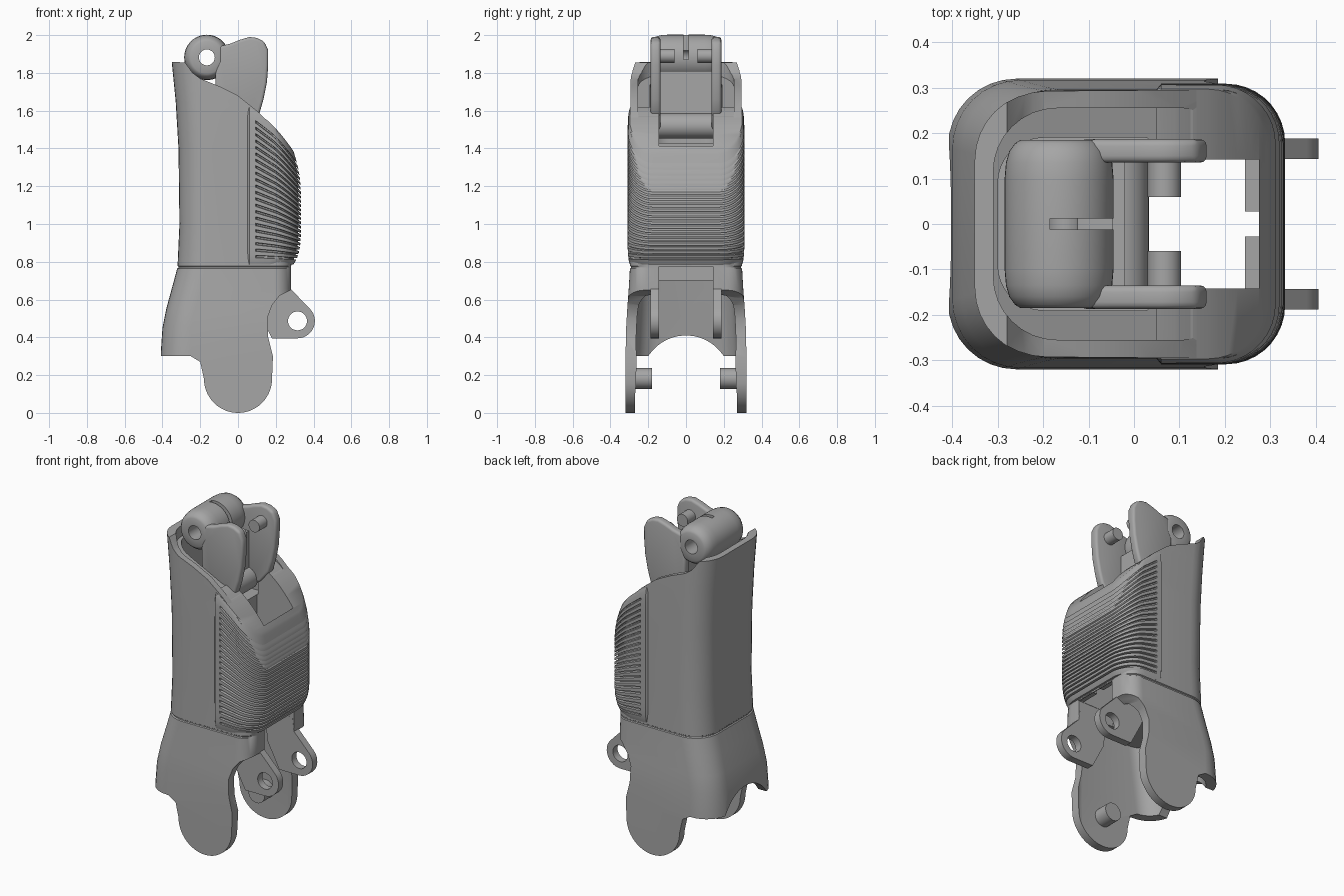
import bpy, bmesh
from math import sin, cos, pi, radians

default_cube = bpy.data.objects.get("Cube")
if default_cube:
    bpy.data.objects.remove(default_cube, do_unlink=True)

grey = bpy.data.materials.new("plain grey")
grey.use_nodes = True
grey.diffuse_color = (0.38, 0.38, 0.38, 1)
grey.node_tree.nodes["Principled BSDF"].inputs["Base Color"].default_value = grey.diffuse_color


def make_object(name, verts, faces):
    bm = bmesh.new()
    points = [bm.verts.new(v) for v in verts]
    for face in faces:
        bm.faces.new([points[i] for i in face])
    bmesh.ops.recalc_face_normals(bm, faces=bm.faces)
    mesh = bpy.data.meshes.new(name)
    bm.to_mesh(mesh)
    bm.free()
    mesh.materials.append(grey)
    obj = bpy.data.objects.new(name, mesh)
    bpy.context.collection.objects.link(obj)
    return obj


def loft(name, rings, ring_closed=False):
    """Skin a stack of rings; ends are capped in strips, or joined to each other."""
    n, count = len(rings[0]), len(rings)
    verts = [p for ring in rings for p in ring]
    faces = []
    for r in range(count if ring_closed else count - 1):
        a, b = r * n, (r + 1) % count * n
        faces += [(a + i, a + (i + 1) % n, b + (i + 1) % n, b + i) for i in range(n)]
    if not ring_closed:
        for a in (0, (count - 1) * n):
            faces += [(a + i, a + i + 1, a + n - 2 - i, a + n - 1 - i) for i in range(n // 2 - 1)]
    return make_object(name, verts, faces)


def prism(name, outline, y0, y1):
    """Extrude an outline in x and z along y."""
    n = len(outline)
    verts = [(x, y, z) for y in (y0, y1) for x, z in outline]
    faces = [tuple(range(n)), tuple(range(n, 2 * n))]
    faces += [(i, (i + 1) % n, n + (i + 1) % n, n + i) for i in range(n)]
    return make_object(name, verts, faces)


def arc(x, z, r, start=0, end=360, steps=32):
    full = end - start == 360
    return [(x + r * cos(a), z + r * sin(a)) for a in
            (radians(start + (end - start) * i / steps) for i in range(steps + (not full)))]


def box(name, x0, x1, y0, y1, z0, z1):
    return prism(name, [(x0, z0), (x1, z0), (x1, z1), (x0, z1)], y0, y1)


def mirrored(half):
    return half + [(x, -y) for x, y in reversed(half)]


def section(x0, x1, hy, r0, r1):
    """Rounded rectangle, back corners r0 and front corners r1."""
    return mirrored(arc(x0 + r0, hy - r0, r0, 180, 90, 8) + arc(x1 - r1, hy - r1, r1, 90, 0, 8))


def level(z, *size):
    return [(x, y, z) for x, y in section(*size)]


def apply(obj, modifier):
    bpy.ops.object.select_all(action='DESELECT')
    bpy.context.view_layer.objects.active = obj
    obj.select_set(True)
    bpy.ops.object.modifier_apply(modifier=modifier.name)


def boolean(obj, cutter, operation='DIFFERENCE', keep=False):
    mod = obj.modifiers.new("cut", 'BOOLEAN')
    mod.operation, mod.solver, mod.object = operation, 'EXACT', cutter
    apply(obj, mod)
    if not keep:
        bpy.data.objects.remove(cutter, do_unlink=True)


def finish(obj, bevel=0):
    if bevel:
        mod = obj.modifiers.new("rounding", 'BEVEL')
        mod.width, mod.segments, mod.limit_method = bevel, 3, 'ANGLE'
        apply(obj, mod)
    bpy.ops.object.select_all(action='DESELECT')
    bpy.context.view_layer.objects.active = obj
    obj.select_set(True)
    bpy.ops.object.shade_smooth_by_angle(angle=radians(35))


# Shell: lofted body trimmed to its side outline
stations = [(-.05, -.41, .32), (.3, -.41, .32), (.45, -.4, .317), (.55, -.38, .311), (.66, -.35, .303),
            (.764, -.322, .297), (.768, -.316, .291), (.774, -.316, .291), (.778, -.32, .297),
            (1, -.31, .296), (1.4, -.315, .296), (1.65, -.33, .295), (1.95, -.36, .29)]
shell = loft("shell", [level(z, x, .28, hy, .15, .09) for z, x, hy in stations])
side = [(-.6, .3), (-.25, .3), (-.2, .27)] + arc(0, .18, .18, 180, 360, 28)
side += [(.185, .3), (.16, .4), (.155, .5), (.18, .57), (.22, .62), (.28, .65), (.6, .65), (.6, 1),
         (.3, 1.36), (.2, 1.5), (.1, 1.6), (0, 1.68), (-.1, 1.73), (-.2, 1.77), (-.24, 1.8),
         (-.28, 1.855), (-.6, 1.87)]
boolean(shell, prism("trim", side, -.6, .6), 'INTERSECT')
# Hollow lower end, with an arch in the back wall
boolean(shell, loft("hollow", [level(z, x, .23, hy, .12, .08) for z, x, hy in
                               ((-.1, -.36, .27), (.3, -.36, .27), (.7, -.29, .25))]))
arch = loft("arch", [[(x, .237 * sin(a), .173 + .237 * cos(a)) for a in
                      ((i + .5) * pi / 24 for i in range(48))] for x in (-.6, -.2)])
boolean(shell, arch)
# Recessed sloping top and the deep pocket of the joint
recess = section(-.31, .16, .255, .14, .05)
boolean(shell, loft("recess", [[(x, y, 1.635 - .5 * x + lift) for x, y in recess] for lift in (0, .6)]))
boolean(shell, loft("pocket", [level(z, -.3, .035, .19, .1, .01) for z in (1.43, 2.2)]))

# Ribbed grip wrapped around the front
RIBS = 22


def grip_ring(t, inset):
    end = abs(2 * t - 1)
    x1 = .333 - .04 * end ** 5 - inset
    hy, r = .309 - .012 * end ** 12, .13
    half = [(.05, hy - .012), (.06, hy), (.092, hy), (.1, hy - inset)]
    half += arc(x1 - r, hy - inset - r, r, 90, 0, 9)
    ring = []
    for x, y in mirrored(half):
        top = 1.62 - .45 * (x - .05) - 2.1 * (x - .05) ** 2
        ring.append((x, y, .785 + (top - .785) * t))
    return ring


rings = [grip_ring(t, 0) for t in (0, .015, .035)]
for rib in range(RIBS):
    for part, inset in ((.1, 0), (.2, .014), (.4, .014), (.5, 0)):
        rings.append(grip_ring(.04 + .92 * (rib + part) / RIBS, inset))
rings += [grip_ring(t, 0) for t in (.97, .985, 1)]
grip = loft("ribbed_grip", rings)

# Rectangular slot through shell and grip
for cutter in (box("slot", .03, .275, -.142, .142, .5, 2.2), box("front_gap", .03, .6, -.144, .144, -.1, .775)):
    boolean(shell, cutter, keep=True)
    boolean(grip, cutter)
finish(shell)
finish(grip)

# Barrel knuckle with a through hole and a slit
barrel = [(-.185, .042), (-.185, .085), (-.178, .097), (-.16, .11), (-.135, .117), (-.1, .12)]
barrel += [(-y, r) for y, r in reversed(barrel)]
knuckle = loft("knuckle", [[(x, y, z) for x, z in arc(-.165, 1.882, r, steps=48)] for y, r in barrel], True)
boolean(knuckle, box("slit", -.185, .1, -.012, .012, 1.87, 2.2))
finish(knuckle)

# Web and pivot between the arms
finish(box("arm_web", -.09, -.02, -.14, .14, 1.5, 1.81))
finish(prism("lower_pivot", arc(-.035, 1.52, .068), -.145, .145))

arm_outline = [(-.1, 1.94), (-.04, 1.955), (.01, 1.975), (.06, 1.99), (.1, 1.985), (.14, 1.965),
               (.16, 1.92), (.16, 1.84), (.153, 1.75), (.135, 1.66), (.115, 1.59), (.06, 1.52),
               (-.03, 1.46), (-.1, 1.52), (-.12, 1.7), (-.12, 1.82), (-.1, 1.86)]
lug_outline = arc(.315, .487, .092, -90, 45, 14) + [(.28, .655), (.27, .74), (.08, .74), (.1, .55), (.18, .395)]
for side_name, s in (("left", 1), ("right", -1)):
    # Arm plates with their inward pins
    finish(prism(side_name + "_arm", arm_outline, s * .135, s * .187), .015)
    finish(prism(side_name + "_arm_pin", arc(.067, 1.89, .037), s * .06, s * .15))
    # Drilled lugs at the lower front
    lug = prism(side_name + "_lug", lug_outline, s * .143, s * .188)
    boolean(lug, prism("drill", arc(.315, .487, .05), s * .1, s * .25))
    finish(lug)
    # Pins inside the rounded leg ends
    finish(prism(side_name + "_leg_pin", arc(0, .182, .055), s * .18, s * .29))
    finish(box(side_name + "_stop", .245, .282, s * .028, s * .15, .78, .9))
